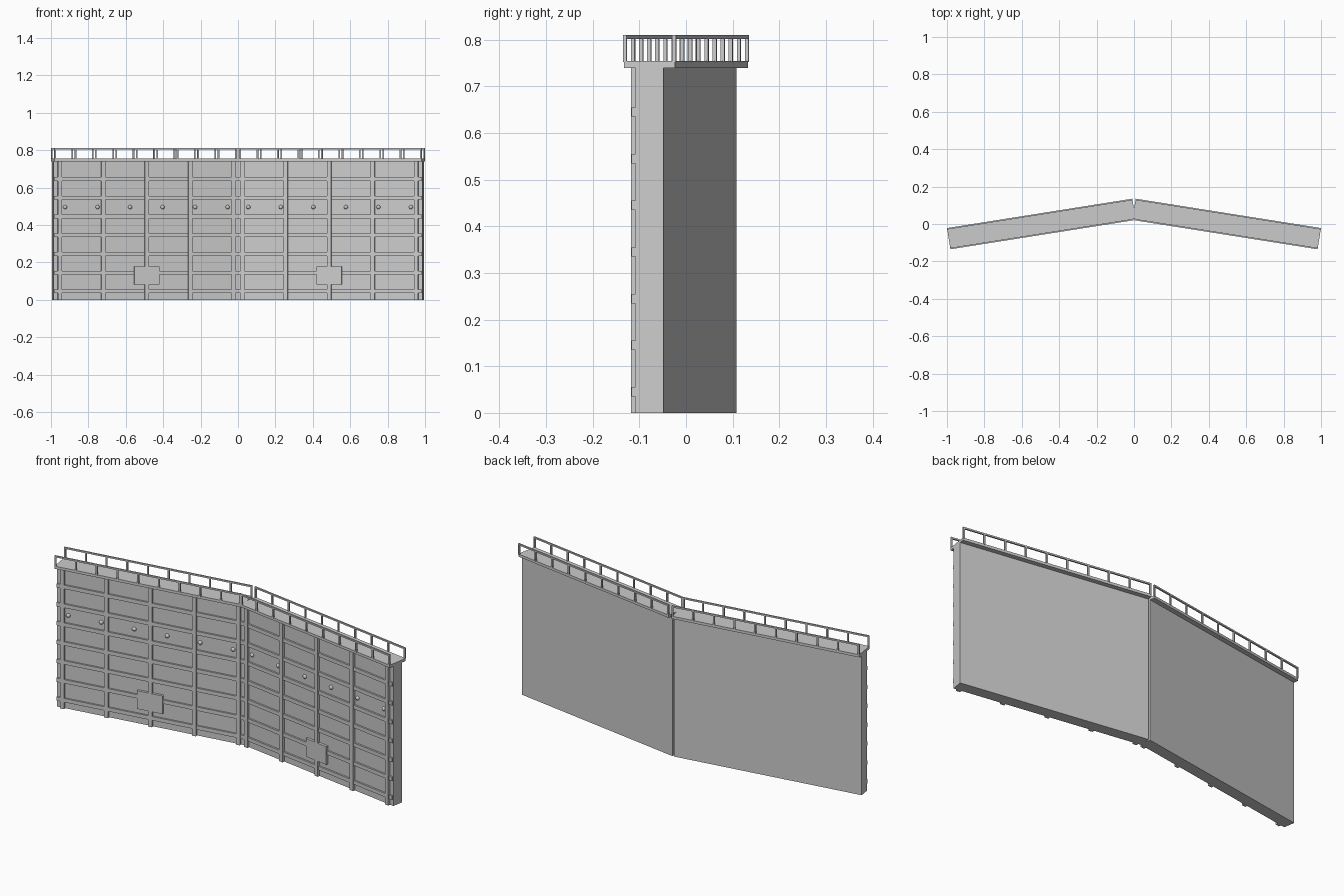
import bpy, bmesh, math
from mathutils import Matrix, Vector

if "Cube" in bpy.data.objects:
    bpy.data.objects.remove(bpy.data.objects["Cube"])

# Leaf frame: u runs along the leaf from the mitre, n points to the back, z up
LEAF = Matrix.Translation((0, 0.0785, 0)) @ Matrix.Rotation(math.radians(-9), 4, 'Z')
LENGTH = 1.003


def finish(name, bm):
    """Place a part in the right leaf and mirror it to the left leaf."""
    bm.transform(LEAF)
    mesh = bpy.data.meshes.new(name)
    bm.to_mesh(mesh)
    bm.free()
    obj = bpy.data.objects.new(name, mesh)
    bpy.context.collection.objects.link(obj)
    mirror = obj.modifiers.new("mirror", 'MIRROR')
    mirror.use_axis = (True, False, False)
    mirror.use_mirror_merge = False
    return obj


def boxes(name, spans):
    """One object from (u0, u1, n0, n1, z0, z1) boxes."""
    bm = bmesh.new()
    for u0, u1, n0, n1, z0, z1 in spans:
        centre = Vector(((u0 + u1) / 2, (n0 + n1) / 2, (z0 + z1) / 2))
        size = Matrix.Diagonal((u1 - u0, n1 - n0, z1 - z0, 1))
        bmesh.ops.create_cube(bm, size=1, matrix=Matrix.Translation(centre) @ size)
    return finish(name, bm)


# Gate body and walkway deck
boxes("gate_leaf", [(0, LENGTH, -0.03, 0.03, 0, 0.74)])
boxes("walkway_deck", [(0, LENGTH, -0.055, 0.055, 0.74, 0.754)])

# Stiffening ribs on the front face
boxes("vertical_ribs", [(u - 0.011, u + 0.011, -0.043, -0.029, 0, 0.74)
                        for u in (0.03 + 0.235 * i for i in range(5))])
boxes("horizontal_ribs", [(0, LENGTH - 0.002, -0.039, -0.029, z - 0.01, z + 0.01)
                          for z in (0.045 + 0.1 * i for i in range(7))])

# Sluice cover plate
boxes("sluice_cover", [(0.432, 0.568, -0.0435, -0.029, 0.082, 0.178)])

# Handrails on both edges of the deck
T = 0.004
for side, n in (("front", -0.0535), ("back", 0.0535)):
    boxes(side + "_rail", [(0, LENGTH, n - T, n + T, 0.802, 0.81)])
    posts = [T + (LENGTH - 2 * T) * i / 9 for i in range(10)]
    boxes(side + "_rail_posts", [(u - T, u + T, n - T, n + T, 0.752, 0.804) for u in posts])

# Row of round bolts
bm = bmesh.new()
for i in range(6):
    place = Matrix.Translation((0.061 + 0.176 * i, -0.03, 0.495))
    bmesh.ops.create_uvsphere(bm, u_segments=12, v_segments=8, radius=0.011, matrix=place)
for f in bm.faces:
    f.smooth = True
finish("bolts", bm)
